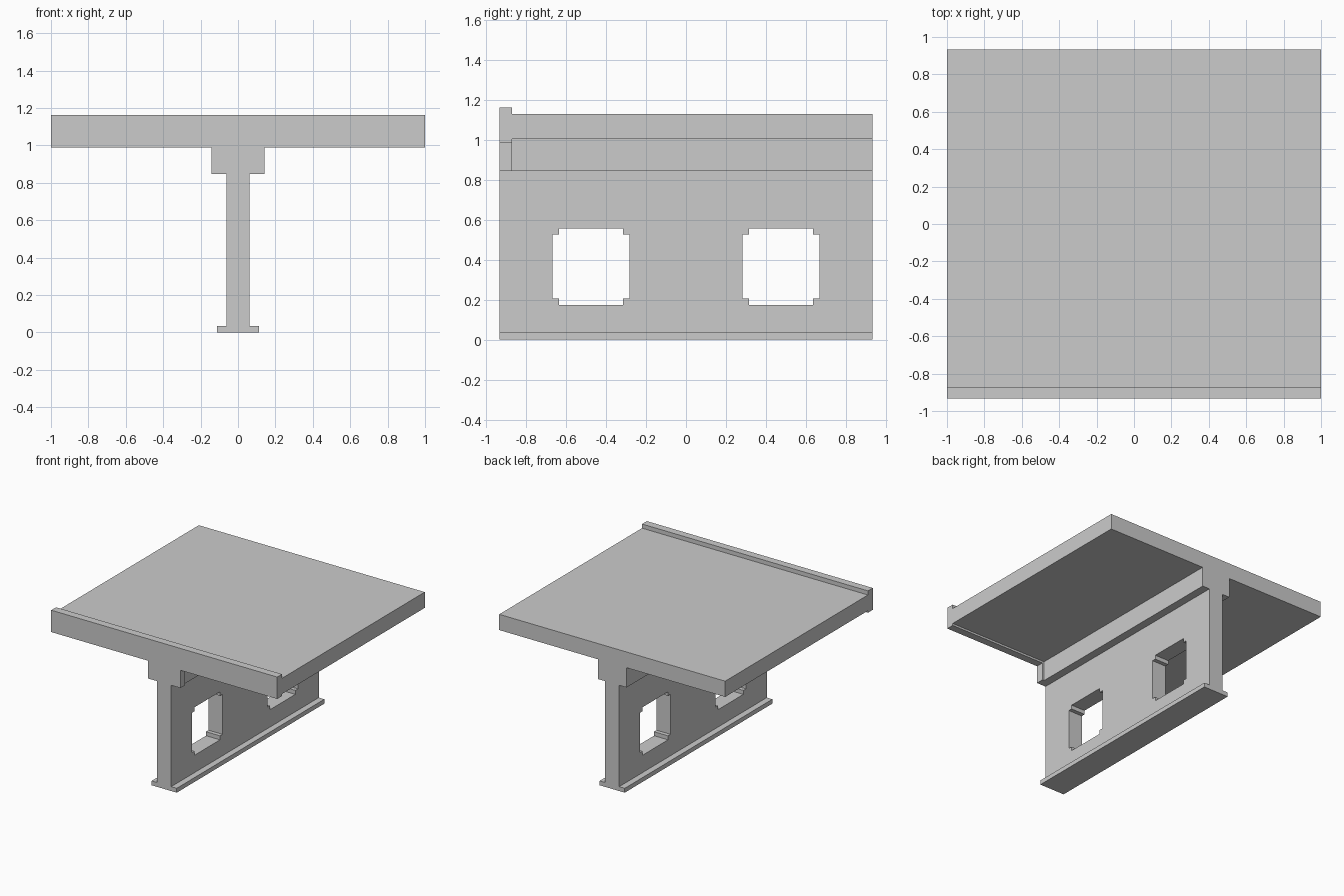
import bpy, bmesh

if "Cube" in bpy.data.objects:
    bpy.data.objects.remove(bpy.data.objects["Cube"])

HALF_Y = 0.933      # half length of the beam
LIP_Y = -0.872      # rear face of the front end rib


def extrude(name, outline, step):
    """Closed outline of 3D points, extruded along the step vector."""
    bm = bmesh.new()
    face = bm.faces.new([bm.verts.new(p) for p in outline])
    new = bmesh.ops.extrude_face_region(bm, geom=[face])["geom"]
    bmesh.ops.translate(bm, vec=step,
                        verts=[v for v in new if isinstance(v, bmesh.types.BMVert)])
    bmesh.ops.recalc_face_normals(bm, faces=bm.faces)
    mesh = bpy.data.meshes.new(name)
    bm.to_mesh(mesh)
    bm.free()
    obj = bpy.data.objects.new(name, mesh)
    bpy.context.collection.objects.link(obj)
    return obj


def section(name, half, y0, y1):
    """Mirror a half profile of (x, z) points and extrude it along y."""
    pts = half + [(-x, z) for x, z in reversed(half)]
    return extrude(name, [(x, y0, z) for x, z in pts], (0, y1 - y0, 0))


def combine(target, tool, operation):
    """Apply a boolean and discard the tool object."""
    tool.hide_render = True
    mod = target.modifiers.new(operation, "BOOLEAN")
    mod.operation, mod.solver, mod.object = operation, "EXACT", tool
    bpy.context.view_layer.objects.active = target
    bpy.ops.object.modifier_apply(modifier=mod.name)
    bpy.data.objects.remove(tool)


# Beam: bottom flange, web, haunch and deck slab
beam = section("deck_beam", [(0.111, 0), (0.111, 0.035), (0.062, 0.035),
                             (0.062, 0.846), (0.127, 0.846), (0.127, 1.004),
                             (1, 1.004), (1, 1.13)], -HALF_Y, HALF_Y)

# Thicker end rib with raised lip along the front edge
rib = section("front_rib", [(0.143, 0.846), (0.143, 0.988),
                            (1, 0.988), (1, 1.163)], -HALF_Y, LIP_Y)
combine(beam, rib, "UNION")

# Two web openings with stepped corners
a, b = 0.192, 0.16
corners = [(a, b), (b, b), (b, a), (-b, a), (-b, b), (-a, b),
           (-a, -b), (-b, -b), (-b, -a), (b, -a), (b, -b), (a, -b)]
for cy in (-0.476, 0.476):
    hole = extrude("web_opening", [(-0.3, cy + y, 0.366 + z) for y, z in corners],
                   (0.6, 0, 0))
    combine(beam, hole, "DIFFERENCE")
